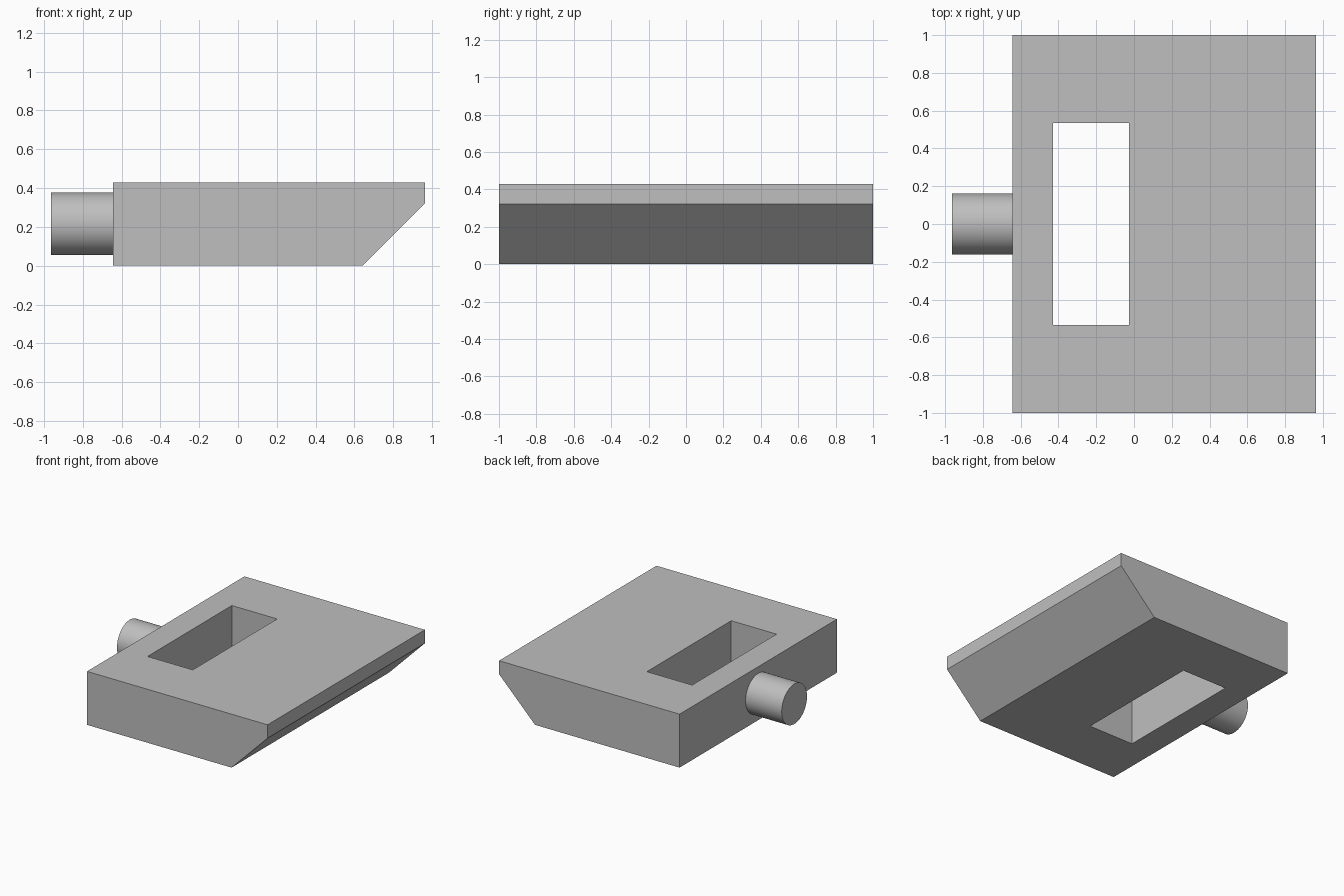
import bpy
import bmesh
from math import pi
from mathutils import Matrix, Vector

cube = bpy.data.objects.get("Cube")
if cube:
    bpy.data.objects.remove(cube, do_unlink=True)

# Single plain grey finish
GREY = (0.52, 0.52, 0.52, 1)
grey = bpy.data.materials.new("plain grey")
grey.use_nodes = True
grey.diffuse_color = GREY
grey.node_tree.nodes["Principled BSDF"].inputs["Base Color"].default_value = GREY


def make_object(name, bm):
    bmesh.ops.recalc_face_normals(bm, faces=bm.faces)
    mesh = bpy.data.meshes.new(name)
    bm.to_mesh(mesh)
    bm.free()
    mesh.materials.append(grey)
    obj = bpy.data.objects.new(name, mesh)
    bpy.context.collection.objects.link(obj)
    return obj


def extruded_profile(name, profile, half_width):
    """Extrude an (x, z) outline symmetrically along y."""
    bm = bmesh.new()
    face = bm.faces.new([bm.verts.new((x, -half_width, z)) for x, z in profile])
    result = bmesh.ops.extrude_face_region(bm, geom=[face])
    moved = [v for v in result["geom"] if isinstance(v, bmesh.types.BMVert)]
    bmesh.ops.translate(bm, verts=moved, vec=Vector((0, 2 * half_width, 0)))
    return make_object(name, bm)


# Bolt body with bevelled leading edge
body = extruded_profile("latch_body", [
    (-0.643, 0), (0.643, 0), (0.963, 0.322), (0.963, 0.43), (-0.643, 0.43)], 1)

# Rectangular through slot
cutter = extruded_profile("slot_cutter", [
    (-0.43, -0.1), (-0.027, -0.1), (-0.027, 0.6), (-0.43, 0.6)], 0.536)
cutter.hide_render = True
cutter.hide_set(True)
slot = body.modifiers.new("slot", 'BOOLEAN')
slot.operation = 'DIFFERENCE'
slot.solver = 'EXACT'
slot.object = cutter
bpy.context.view_layer.objects.active = body
bpy.ops.object.modifier_apply(modifier=slot.name)
bpy.data.objects.remove(cutter, do_unlink=True)

# Round stem, seated on the rear face
bm = bmesh.new()
bmesh.ops.create_cone(bm, cap_ends=True, segments=64, radius1=0.161,
                      radius2=0.161, depth=0.322,
                      matrix=Matrix.Translation((-0.803, 0, 0.216))
                      @ Matrix.Rotation(pi / 2, 4, 'Y'))
stem = make_object("round_stem", bm)
bpy.ops.object.select_all(action='DESELECT')
stem.select_set(True)
bpy.context.view_layer.objects.active = stem
bpy.ops.object.shade_smooth_by_angle()
